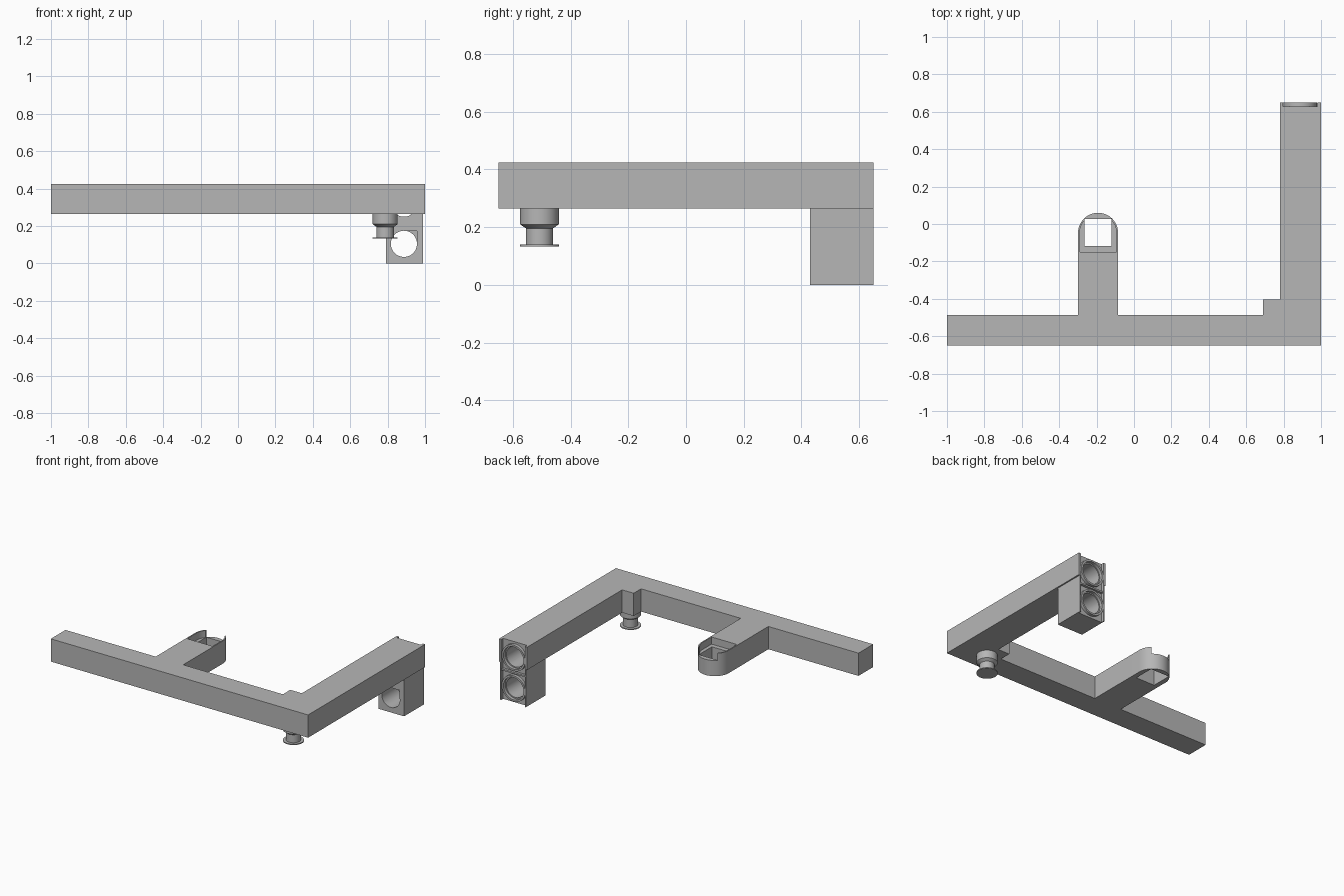
import bpy, bmesh, math
from mathutils import Vector

if "Cube" in bpy.data.objects:
    bpy.data.objects.remove(bpy.data.objects["Cube"])

grey = bpy.data.materials.new("plain grey")
grey.diffuse_color = (0.47, 0.47, 0.47, 1)
grey.use_nodes = True
grey.node_tree.nodes["Principled BSDF"].inputs["Base Color"].default_value = grey.diffuse_color


def finish(name, bm):
    bmesh.ops.recalc_face_normals(bm, faces=bm.faces)
    me = bpy.data.meshes.new(name)
    bm.to_mesh(me)
    bm.free()
    me.materials.append(grey)
    ob = bpy.data.objects.new(name, me)
    bpy.context.collection.objects.link(ob)
    return ob


def prism(name, pts, z0, z1):
    """Extrude an xy outline from z0 to z1."""
    bm = bmesh.new()
    f = bm.faces.new([bm.verts.new((x, y, z0)) for x, y in pts])
    ext = bmesh.ops.extrude_face_region(bm, geom=[f])["geom"]
    bmesh.ops.translate(bm, vec=(0, 0, z1 - z0),
                        verts=[v for v in ext if isinstance(v, bmesh.types.BMVert)])
    return finish(name, bm)


def box(name, x0, x1, y0, y1, z0, z1):
    return prism(name, [(x0, y0), (x1, y0), (x1, y1), (x0, y1)], z0, z1)


def lathe(name, profile, loc, axis="Z", closed=False, n=48):
    """Revolve (radius, height) points round z or y."""
    bm = bmesh.new()
    rings = []
    for r, h in profile:
        ring = []
        for i in range(n):
            a = 2 * math.pi * i / n
            c, s = r * math.cos(a), r * math.sin(a)
            p = (c, s, h) if axis == "Z" else (c, h, s)
            ring.append(bm.verts.new(Vector(p) + Vector(loc)))
        rings.append(ring)
    pairs = list(zip(rings, rings[1:]))
    if closed:
        pairs.append((rings[-1], rings[0]))
    else:
        bm.faces.new(rings[0])
        bm.faces.new(rings[-1])
    for a, b in pairs:
        for i in range(n):
            j = (i + 1) % n
            bm.faces.new((a[i], a[j], b[j], b[i]))
    return finish(name, bm)


def cut(ob, cutters):
    """Subtract each cutter and bake the result."""
    for c in cutters:
        c.hide_render = True
        m = ob.modifiers.new("cut", "BOOLEAN")
        m.operation, m.solver, m.object = "DIFFERENCE", "EXACT", c
    dg = bpy.context.evaluated_depsgraph_get()
    dg.update()
    me = bpy.data.meshes.new_from_object(ob.evaluated_get(dg))
    ob.modifiers.clear()
    ob.data = me


def cup_outline(inset, y0):
    """Straight sides closed by a half circle at the back."""
    cx, cy, r = -0.192, -0.047, 0.107 - inset
    arc = [(cx + r * math.cos(math.pi * i / 24), cy + r * math.sin(math.pi * i / 24))
           for i in range(25)]
    return [(cx - r, y0), (cx + r, y0)] + arc


BOT, TOP = 0.265, 0.425
HX, HOLES = 0.887, (0.105, 0.32)

# Main bar, long arm, inner corner block and short stub in one outline
frame = prism("frame", [(-1, -0.65), (1, -0.65), (1, 0.65), (0.78, 0.65), (0.78, -0.405),
                        (0.69, -0.405), (0.69, -0.487), (-0.085, -0.487), (-0.085, -0.15),
                        (-0.299, -0.15), (-0.299, -0.487), (-1, -0.487)], BOT, TOP)
# Block hanging under the arm end
block = box("end_block", 0.79, 0.99, 0.43, 0.65, 0, BOT)

# Bores, squared corner of the lower bore, and the recess in the end face
cutters = [lathe("bore_cutter", [(0.07, 0.42), (0.07, 0.70)], (HX, 0, z), "Y") for z in HOLES]
corner = box("corner_cutter", HX, HX + 0.069, 0.42, 0.45, 0.105, 0.174)
recess = box("recess_cutter", 0.797, 0.982, 0.628, 0.70, -0.05, 0.5)
cut(frame, [cutters[1], recess])
cut(block, cutters + [corner, recess])

# Raised rims round the bores and the bar between them
rims = [lathe("bore_rim", [(0.078, 0.625), (0.091, 0.625), (0.091, 0.649), (0.078, 0.649)],
              (HX, 0, z), "Y", closed=True) for z in HOLES]
box("rim_divider", 0.797, 0.982, 0.625, 0.645, 0.207, 0.218)

# Rounded cup on the stub: pocket, back notch and square through hole
cup = prism("stub_cup", cup_outline(0, -0.15), BOT, TOP)
pocket = prism("pocket_cutter", cup_outline(0.009, -0.2), 0.375, 0.5)
notch = box("notch_cutter", -0.265, -0.119, -0.03, 0.1, 0.375, 0.5)
hole = box("hole_cutter", -0.265, -0.119, -0.118, 0.026, 0.2, 0.5)
cut(cup, [pocket, notch, hole])

# Turned foot under the corner
foot = lathe("foot", [(0.067, BOT), (0.067, 0.21), (0.047, 0.196), (0.047, 0.14),
                      (0.067, 0.14), (0.067, 0.133)], (0.787, -0.508, 0))

for c in cutters + [corner, recess, pocket, notch, hole]:
    bpy.data.objects.remove(c)

# Smooth the round parts, keep their edges sharp
for ob in [frame, block, cup, foot] + rims:
    bpy.ops.object.select_all(action="DESELECT")
    ob.select_set(True)
    bpy.context.view_layer.objects.active = ob
    bpy.ops.object.shade_smooth_by_angle(angle=math.radians(30))
